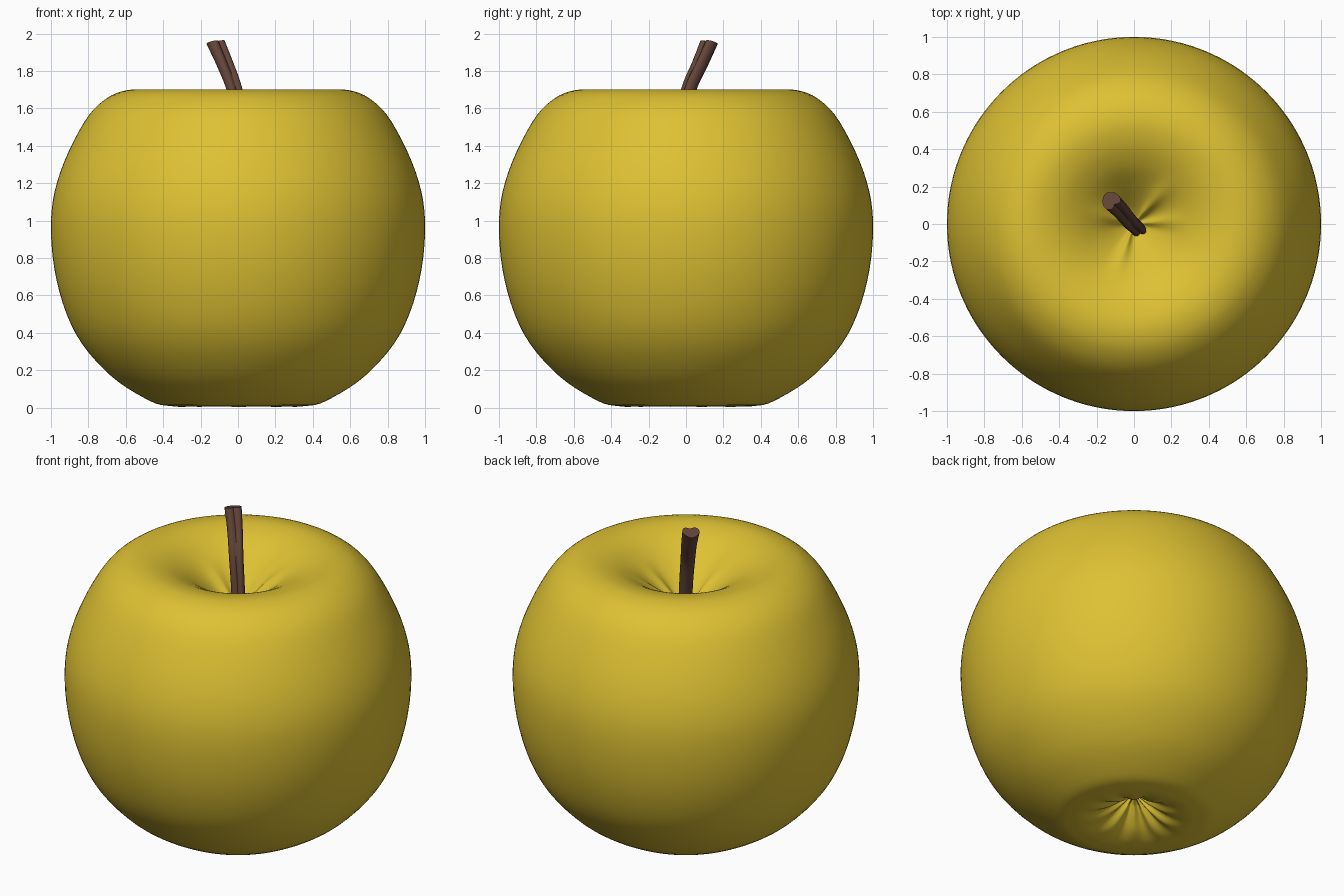
import bpy, bmesh, math
from mathutils import Vector

if "Cube" in bpy.data.objects:
    bpy.data.objects.remove(bpy.data.objects["Cube"])


def material(name, rgb):
    m = bpy.data.materials.new(name)
    m.diffuse_color = (*rgb, 1)
    m.use_nodes = True
    m.node_tree.nodes["Principled BSDF"].inputs["Base Color"].default_value = m.diffuse_color
    return m


def spline(points, steps):
    """Catmull-Rom curve through the points."""
    p = [Vector(q) for q in points]
    p = [2 * p[0] - p[1]] + p + [2 * p[-1] - p[-2]]
    out = []
    for i in range(1, len(p) - 2):
        a, b, c, d = p[i - 1:i + 3]
        for s in range(steps):
            t = s / steps
            out.append(0.5 * (2 * b + (c - a) * t + (2 * a - 5 * b + 4 * c - d) * t * t
                              + (3 * b - a - 3 * c + d) * t ** 3))
    return out + [p[-2]]


def loft(name, rings, start, end, mat, angle):
    """Skin closed rings, closing each end to a centre point."""
    bm = bmesh.new()
    loops = [[bm.verts.new(v) for v in r] for r in rings]
    n = len(loops[0])
    first, last = bm.verts.new(start), bm.verts.new(end)
    for j in range(n):
        k = (j + 1) % n
        for a, b in zip(loops, loops[1:]):
            bm.faces.new((a[j], a[k], b[k], b[j]))
        bm.faces.new((first, loops[0][k], loops[0][j]))
        bm.faces.new((last, loops[-1][j], loops[-1][k]))
    bmesh.ops.recalc_face_normals(bm, faces=bm.faces)
    mesh = bpy.data.meshes.new(name)
    bm.to_mesh(mesh)
    bm.free()
    mesh.materials.append(mat)
    ob = bpy.data.objects.new(name, mesh)
    bpy.context.collection.objects.link(ob)
    bpy.context.view_layer.objects.active = ob
    ob.select_set(True)
    bpy.ops.object.shade_smooth_by_angle(angle=math.radians(angle))
    ob.select_set(False)
    return ob


def bump(theta, centre, width):
    d = (theta - math.radians(centre) + math.pi) % (2 * math.pi) - math.pi
    return math.exp(-(d / math.radians(width)) ** 2)


yellow = material("yellow skin", (0.73, 0.535, 0.033))
brown = material("brown stem", (0.125, 0.058, 0.040))

# Apple body: revolved profile from the bottom hollow to the top hollow
profile = [(0.0, 0.17), (0.05, 0.135), (0.11, 0.085), (0.19, 0.035), (0.28, 0.009), (0.36, 0.008),
           (0.47, 0.035), (0.68, 0.17), (0.865, 0.39), (0.97, 0.68), (1.0, 1.0), (0.95, 1.26),
           (0.82, 1.53), (0.70, 1.655), (0.57, 1.70), (0.44, 1.683), (0.32, 1.625),
           (0.21, 1.54), (0.11, 1.45), (0.04, 1.39), (0.0, 1.37)]
SEG = 144
rings = []
for p in spline([(r, z, 0) for r, z in profile], 5)[1:-1]:
    r, z = p.x, p.y
    ring = []
    for j in range(SEG):
        t = 2 * math.pi * j / SEG
        dz = 0
        if z > 1.2:  # creases around the stem
            w = min(r / 0.08, 1) * math.exp(-(r / 0.24) ** 4)
            dz = w * (0.035 * bump(t, 50, 12) + 0.03 * bump(t, 250, 11)
                      + 0.025 * bump(t, 5, 12) + 0.025 * bump(t, 165, 16)
                      - 0.02 * bump(t, 105, 25))
        elif z < 0.3:  # puckers in the bottom hollow
            w = min(r / 0.06, 1) * math.exp(-(r / 0.25) ** 4)
            dz = w * (0.013 * math.cos(10 * t + 0.8 * math.sin(2 * t)) + 0.006 * math.cos(3 * t + 1))
        ring.append((r * math.cos(t), r * math.sin(t), max(z + dz, 0)))
    rings.append(ring)
loft("apple_body", rings, (0, 0, 0.17), (0, 0, 1.37), yellow, 60)

# Stem: bent, slightly twisted tube with a grooved section
path = spline([(0.03, -0.035, 1.36), (0.015, -0.018, 1.52), (-0.02, 0.014, 1.70),
               (-0.073, 0.076, 1.84), (-0.122, 0.125, 1.953)], 5)
rings = []
for i, c in enumerate(path):
    u = i / (len(path) - 1)
    tangent = (path[min(i + 1, len(path) - 1)] - path[max(i - 1, 0)]).normalized()
    normal = (tangent + Vector((0, 0, 0.9 * u))).normalized()
    ax = Vector((0, 1, 0)).cross(normal).normalized()
    ay = normal.cross(ax)
    radius = 0.038 + 0.010 * u ** 2
    ring = []
    for j in range(28):
        t = 2 * math.pi * j / 28
        s = t + 0.5 * (1 - u)
        r = radius * (1.03 - 0.42 * bump(s, -45, 24) - 0.12 * bump(s, 100, 20)
                      + 0.05 * math.cos(3 * s))
        ring.append(c + ax * r * math.cos(t) + ay * r * math.sin(t))
    rings.append(ring)
loft("stem", rings, path[0], path[-1], brown, 40)
